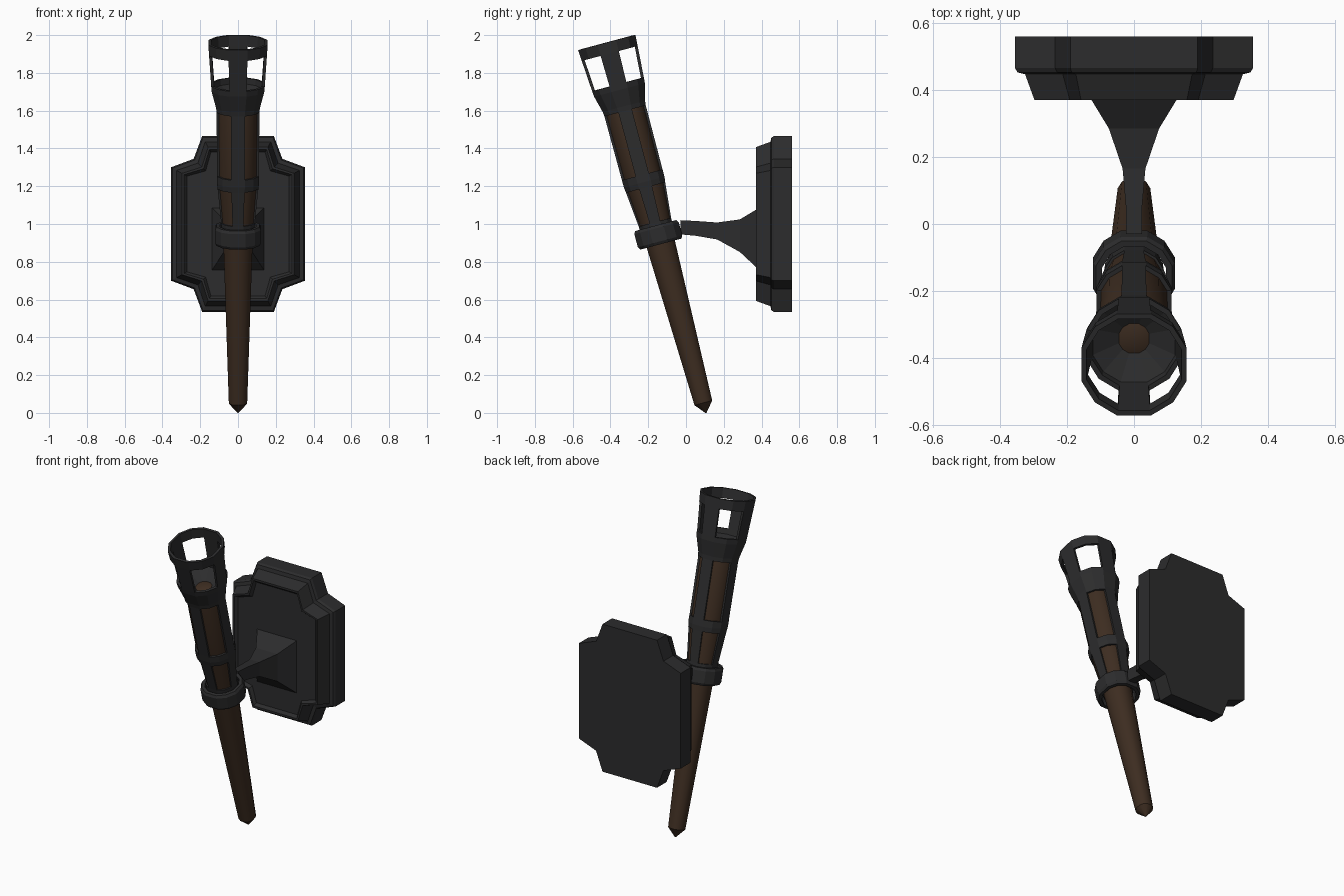
import bpy, bmesh, math

if "Cube" in bpy.data.objects:
    bpy.data.objects.remove(bpy.data.objects["Cube"])


def material(name, rgb):
    m = bpy.data.materials.new(name)
    m.diffuse_color = (*rgb, 1)
    m.use_nodes = True
    m.node_tree.nodes["Principled BSDF"].inputs["Base Color"].default_value = m.diffuse_color
    return m


IRON = material("dark iron", (0.025, 0.025, 0.026))
WOOD = material("brown wood", (0.047, 0.026, 0.015))
TILT = math.radians(15)
# 12 sides: one flat strap per quarter plus two panel sides between straps
ANGLES = [math.radians(90 * k + a) for k in range(4) for a in (-18, 18, 45)]


def make_object(name, bm, mat, tilted=False):
    bmesh.ops.recalc_face_normals(bm, faces=bm.faces)
    me = bpy.data.meshes.new(name)
    bm.to_mesh(me)
    bm.free()
    me.materials.append(mat)
    ob = bpy.data.objects.new(name, me)
    bpy.context.collection.objects.link(ob)
    if tilted:
        ob.location = (0, 0.106, 0)
        ob.rotation_euler = (TILT, 0, 0)
    return ob


def loft(bm, rings, closed=False, skip=lambda row, side: False):
    """Bridge successive rings of points with quads."""
    loops = [[bm.verts.new(p) for p in ring] for ring in rings]
    n = len(loops[0])
    for i in range(len(loops) if closed else len(loops) - 1):
        a, b = loops[i], loops[(i + 1) % len(loops)]
        for j in range(n):
            if not skip(i, j):
                k = (j + 1) % n
                bm.faces.new((a[j], a[k], b[k], b[j]))
    return loops


def lathe_rings(profile):
    return [[(r * math.cos(a), r * math.sin(a), t) for a in ANGLES] for t, r in profile]


# Wooden shaft: pointed foot, widening to the head
bm = bmesh.new()
loops = loft(bm, lathe_rings([(0, 0.003), (0.055, 0.051), (0.9, 0.08), (1.035, 0.085),
                              (1.265, 0.104), (1.66, 0.107), (1.70, 0.1), (1.73, 0.045)]))
bm.faces.new(loops[0])
bm.faces.new(loops[-1])
shaft = make_object("torch_shaft", bm, WOOD, True)
bpy.context.view_layer.objects.active = shaft
shaft.select_set(True)
bpy.ops.object.shade_smooth_by_angle(angle=math.radians(35))

# Iron cage: straps, middle ring and open flared cup
bm = bmesh.new()
loft(bm, lathe_rings([(0.96, 0.09), (1.045, 0.0935), (1.235, 0.113), (1.265, 0.117),
                      (1.305, 0.117), (1.655, 0.119), (1.68, 0.122), (1.77, 0.146),
                      (1.80, 0.149), (1.97, 0.161), (2.03, 0.165)]),
     skip=lambda row, side: row in (1, 4, 8) and side % 3 != 0)
cage = make_object("torch_cage", bm, IRON, True)
mod = cage.modifiers.new("thickness", 'SOLIDIFY')
mod.thickness = 0.016
mod.offset = -1

# Cup floor: shallow funnel around the shaft end
bm = bmesh.new()
loft(bm, lathe_rings([(1.775, 0.14), (1.722, 0.035)]))
make_object("cup_floor", bm, IRON, True)

# Holding collar: bevelled hollow ring
bm = bmesh.new()
loft(bm, lathe_rings([(0.925, 0.1), (0.925, 0.119), (0.94, 0.128), (1.012, 0.128),
                      (1.027, 0.119), (1.027, 0.1)]), closed=True)
make_object("holding_collar", bm, IRON, True)

# Bracket arm: rectangular sections flaring toward the wall (y, half width, low z, high z)
bm = bmesh.new()
sections = [(-0.03, 0.024, 0.945, 1.02), (0.05, 0.024, 0.938, 1.016),
            (0.165, 0.034, 0.918, 1.008), (0.285, 0.075, 0.852, 1.024),
            (0.4, 0.145, 0.745, 1.093)]
loops = loft(bm, [[(-w, y, lo), (w, y, lo), (w, y, hi), (-w, y, hi)]
                  for y, w, lo, hi in sections])
bm.faces.new(loops[0])
bm.faces.new(loops[-1])
make_object("bracket_arm", bm, IRON)


# Wall plate: stepped slab with notched corners and a recessed face
def plate_ring(y, d):
    q = [(0.355 - d, 0.30 - d * 0.55), (0.235 - d * 0.75, 0.345 - d * 0.75),
         (0.19 - d * 0.55, 0.465 - d)]
    pts = q + [(-x, z) for x, z in reversed(q)]
    pts += [(-x, -z) for x, z in pts]
    return [(x, y, 1 + z) for x, z in pts]


bm = bmesh.new()
loops = loft(bm, [plate_ring(*s) for s in [(0.56, 0), (0.465, 0), (0.452, 0.008),
                                           (0.447, 0.03), (0.37, 0.058),
                                           (0.37, 0.07), (0.388, 0.085)]])
bm.faces.new(loops[0])
bm.faces.new(loops[-1])
make_object("wall_plate", bm, IRON)
